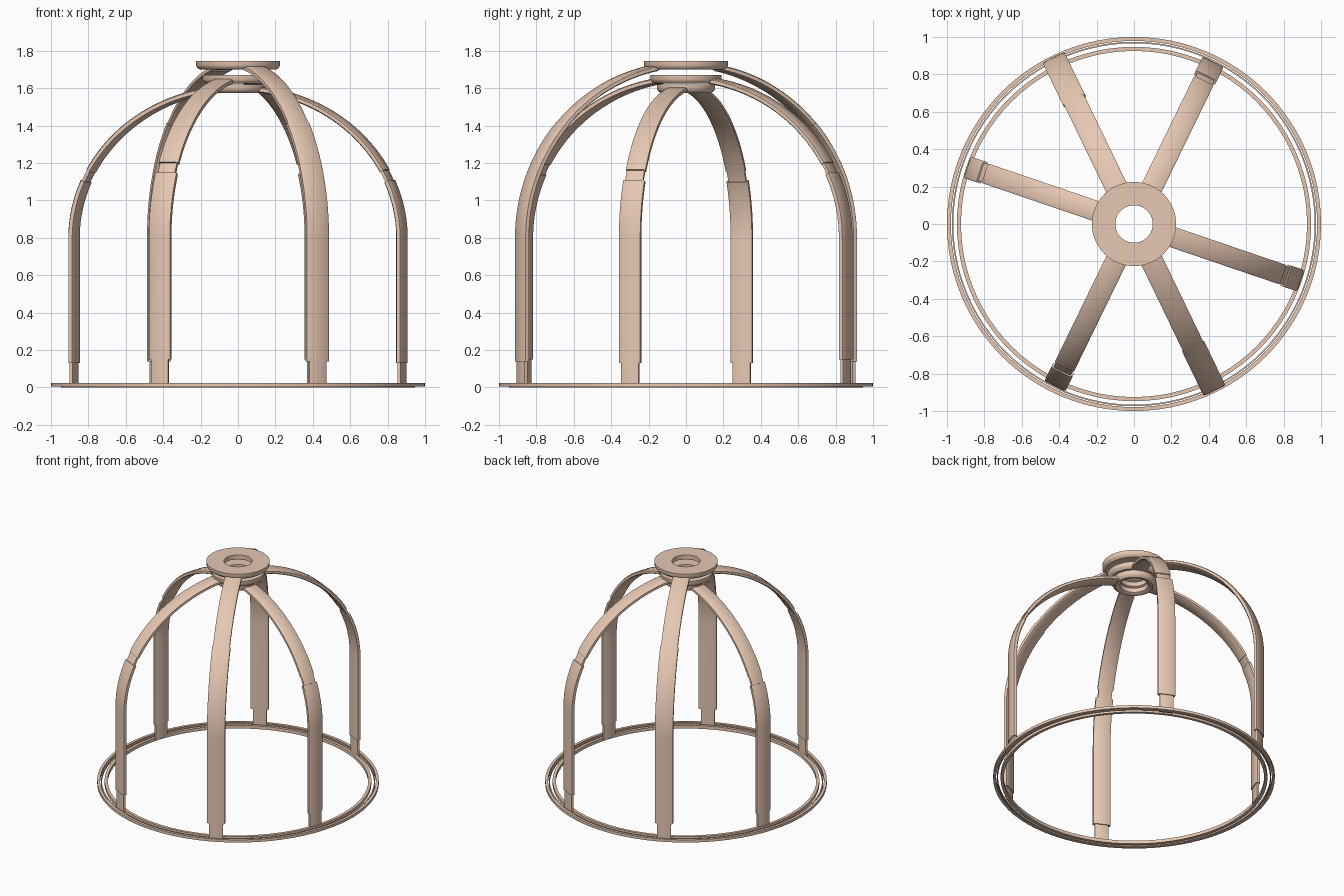
import bpy, bmesh, math
from mathutils import Vector

if "Cube" in bpy.data.objects:
    bpy.data.objects.remove(bpy.data.objects["Cube"])

mat = bpy.data.materials.new("tan")
mat.diffuse_color = (0.80, 0.58, 0.45, 1)
mat.use_nodes = True
mat.node_tree.nodes["Principled BSDF"].inputs["Base Color"].default_value = mat.diffuse_color
Z0 = 0.8  # height where the legs start to curve


def finish(name, bm):
    bmesh.ops.recalc_face_normals(bm, faces=bm.faces)
    me = bpy.data.meshes.new(name)
    bm.to_mesh(me)
    bm.free()
    me.materials.append(mat)
    ob = bpy.data.objects.new(name, me)
    bpy.context.collection.objects.link(ob)
    bpy.context.view_layer.objects.active = ob
    ob.select_set(True)
    bpy.ops.object.shade_smooth_by_angle(angle=math.radians(30))
    ob.select_set(False)


def loft(bm, loops, closed):
    n = len(loops[0])
    for i in range(len(loops) if closed else len(loops) - 1):
        a, b = loops[i], loops[(i + 1) % len(loops)]
        for j in range(n):
            bm.faces.new((a[j], a[(j + 1) % n], b[(j + 1) % n], b[j]))
    if not closed:
        bm.faces.new(loops[0])
        bm.faces.new(loops[-1])


def ring(name, profile, seg=96):
    bm = bmesh.new()
    loops = []
    for i in range(seg):
        a = math.tau * i / seg
        loops.append([bm.verts.new((r * math.cos(a), r * math.sin(a), z)) for r, z in profile])
    loft(bm, loops, True)
    finish(name, bm)


def path(R, H, z_start, r_end, z_end=None):
    """Straight leg then elliptical arc; returns (r, z, normal_r, normal_z)."""
    t0 = math.asin(max(0, (z_start - Z0) / H))
    t1 = math.acos(r_end / R) if z_end is None else math.asin((z_end - Z0) / H)
    pts = [(R, z_start, 1, 0)] if z_start < Z0 else []
    for i in range(25):
        t = t0 + (t1 - t0) * i / 24
        n = Vector((math.cos(t) / R, math.sin(t) / H)).normalized()
        pts.append((R * math.cos(t), Z0 + H * math.sin(t), n.x, n.y))
    return pts


def strip(name, pts, angle, width, outer, inner, c):
    """Sweep a chamfered flat bar along the path; outer/inner are normal offsets."""
    bm = bmesh.new()
    ca, sa, w = math.cos(angle), math.sin(angle), width / 2
    d = c * 0.5
    sec = [(-w + c, outer), (w - c, outer), (w, outer - d), (w, inner + d),
           (w - c, inner), (-w + c, inner), (-w, inner + d), (-w, outer - d)]
    loops = []
    for r, z, nr, nz in pts:
        loops.append([bm.verts.new(((r + nr * o) * ca - s * sa,
                                    (r + nr * o) * sa + s * ca, z + nz * o)) for s, o in sec])
    loft(bm, loops, False)
    finish(name, bm)


# concentric base tracks
for name, ro, ri, zb, zt in (("outer_track", 1.0, 0.979, 0.004, 0.025),
                             ("middle_track", 0.974, 0.966, 0.004, 0.02),
                             ("inner_track", 0.947, 0.925, 0.0, 0.025)):
    ring(name, [(ri, zb), (ro, zb), (ro, zt), (ri, zt)])

# three nested arches: angle, radius, arc height, width, leg bottom/top, upper start, hub radius
arches = (("high", -64.2, 0.99, 0.94, 0.13, 0.14, 1.42, 1.42, 0.225),
          ("middle", 64.0, 0.966, 0.865, 0.125, 0.15, 1.15, 1.205, 0.19),
          ("low", -18.8, 0.942, 0.815, 0.12, 0.13, 1.11, 1.165, 0.155))
for name, deg, R, H, w, zb, zt, zu, hub in arches:
    top = Z0 + H
    # stacked hub ring with rounded lower edge
    ring(name + "_hub", [(0.1, top + 0.005), (hub, top + 0.005), (hub, top - 0.018), (hub - 0.006, top - 0.03),
                         (hub - 0.022, top - 0.041), (0.12, top - 0.041), (0.1, top - 0.03)])
    for side in (0, 180):
        a = math.radians(deg + side)
        tag = name + ("_a" if side else "_b")
        strip(tag + "_inner_rib", path(R, H, 0.01, hub - 0.04), a, 0.1, -0.007, -0.025, 0.002)
        strip(tag + "_lower_panel", path(R, H, zb, 0, zt), a, w, 0.0, -0.032, 0.012)
        strip(tag + "_upper_panel", path(R, H, zu, hub - 0.03), a, w - 0.01, 0.0, -0.03, 0.012)
